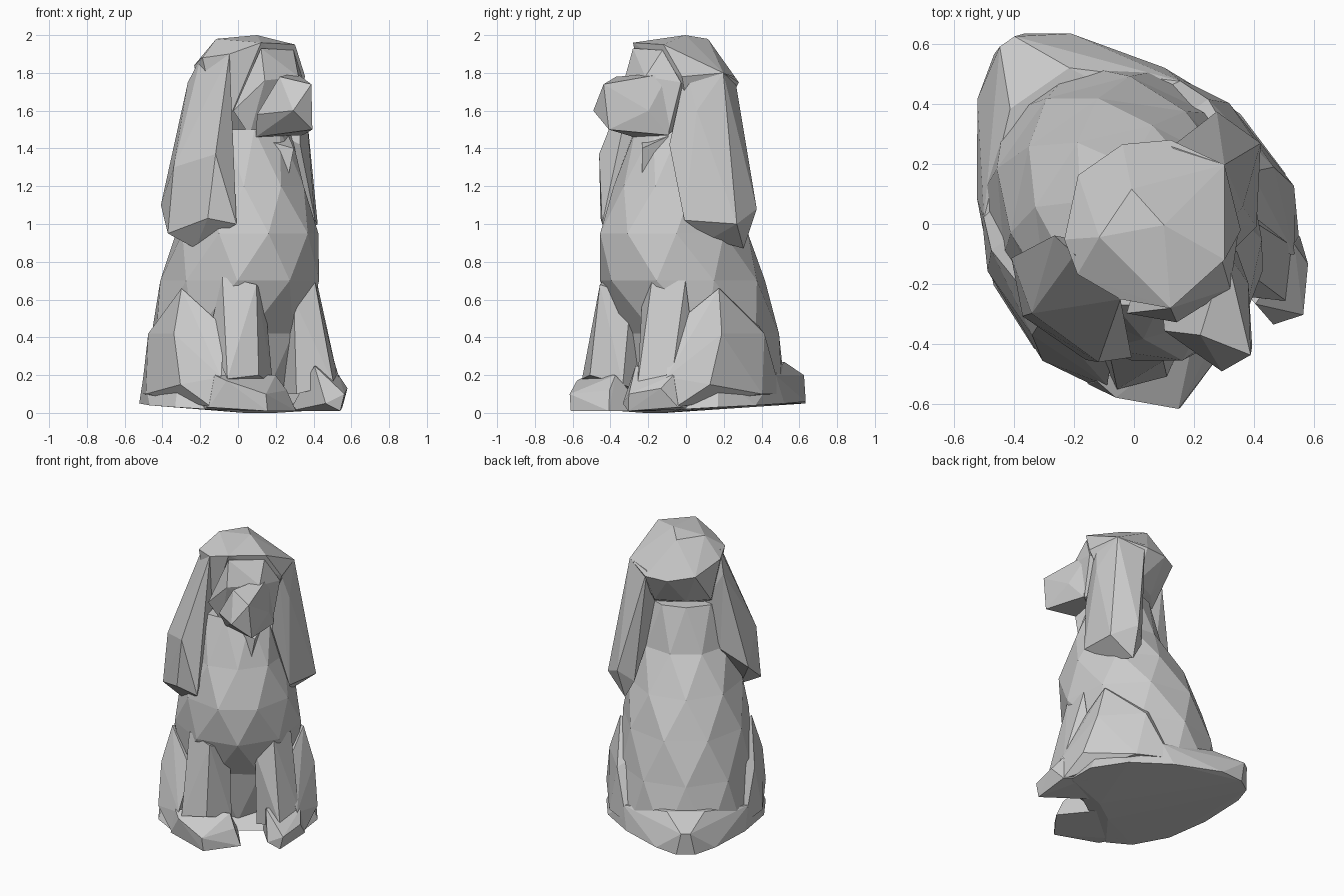
import bpy
import bmesh
import math
from mathutils import Vector

default_cube = bpy.data.objects.get("Cube")
if default_cube:
    bpy.data.objects.remove(default_cube, do_unlink=True)

# One plain stone colour for the whole figure
stone = bpy.data.materials.new("stone_grey")
stone.use_nodes = True
colour = (0.6, 0.6, 0.6, 1)
stone.diffuse_color = colour
stone.node_tree.nodes["Principled BSDF"].inputs["Base Color"].default_value = colour

# Parts are laid out as (forward, sideways, up), then turned to the facing direction
FORWARD = Vector((0.57, -0.82, 0)).normalized()
LEFT = Vector((0, 0, 1)).cross(FORWARD)


def place(forward, sideways, up):
    return FORWARD * forward + LEFT * sideways + Vector((0, 0, up))


def finish(name, bm):
    bmesh.ops.recalc_face_normals(bm, faces=bm.faces)
    mesh = bpy.data.meshes.new(name)
    bm.to_mesh(mesh)
    bm.free()
    mesh.materials.append(stone)
    part = bpy.data.objects.new(name, mesh)
    bpy.context.collection.objects.link(part)
    return part


def faceted(name, points, sides=(1,)):
    """Faceted lump around the points, repeated for every listed side."""
    bm = bmesh.new()
    for side in sides:
        for forward, sideways, up in points:
            bm.verts.new(place(forward, sideways * side, up))
    bmesh.ops.remove_doubles(bm, verts=bm.verts, dist=0.001)
    hull = bmesh.ops.convex_hull(bm, input=bm.verts)
    loose = {v for v in hull["geom_interior"] if isinstance(v, bmesh.types.BMVert)}
    bmesh.ops.delete(bm, geom=list(loose), context="VERTS")
    return finish(name, bm)


def pair(name, points):
    for label, side in (("left", 1), ("right", -1)):
        faceted(label + "_" + name, points, (side,))


def loft(name, rings, sides):
    """Stack of oval rings: height, centre, half length, half width.
    Every other ring is twisted half a step for triangular facets."""
    bm = bmesh.new()
    rows = []
    for level, (up, centre, length, width) in enumerate(rings):
        row = []
        for i in range(sides):
            angle = math.tau * (i + level % 2 / 2) / sides
            row.append(bm.verts.new(place(centre + length * math.cos(angle),
                                          width * math.sin(angle), up)))
        rows.append(row)
    for level, (low, high) in enumerate(zip(rows, rows[1:])):
        for i in range(sides):
            j = (i + 1) % sides
            if level % 2:
                bm.faces.new((low[i], high[j], high[i]))
                bm.faces.new((low[i], low[j], high[j]))
            else:
                bm.faces.new((low[i], low[j], high[i]))
                bm.faces.new((low[j], high[j], high[i]))
    bm.faces.new(rows[0])
    bm.faces.new(rows[-1])
    return finish(name, bm)


# Sitting torso, from rump to neck
loft("torso", [
    (.06, -.17, .4, .42),
    (.42, -.09, .42, .42),
    (.7, .02, .46, .41),
    (.95, .08, .41, .37),
    (1.2, .11, .29, .3),
    (1.5, .09, .19, .24),
], 9)

# Spread coat at the ground, running back to the tail
faceted("ground_coat", [
    (.3, .42, .02), (.15, .51, .03), (-.1, .5, .04), (-.37, .38, .05),
    (-.64, .19, .06), (-.73, .06, .05), (-.74, .03, .2), (.2, .1, 0),
    (.1, .45, .2), (-.3, .4, .2), (-.55, .12, .27),
], (1, -1))

# Hind legs folded at the sides
pair("haunch", [
    (.08, .42, .66), (.31, .3, .45), (.11, .49, .42), (-.2, .44, .42),
    (.2, .51, .15), (-.15, .49, .1), (-.35, .38, .1), (.39, .38, .19),
    (.36, .42, .03), (-.2, .2, .6), (.1, .25, .3),
])

# Straight front legs and feathered paws
faceted("right_front_leg", [
    (.43, -.18, .68), (.32, -.05, .62), (.3, -.31, .72), (.48, -.2, .2),
    (.38, -.04, .15), (.42, -.36, .18), (.2, -.08, .1), (.2, -.33, .4),
    (.33, -.3, .44),
])
faceted("left_front_leg", [
    (.38, .23, .7), (.24, .34, .7), (.36, .11, .6), (.37, .12, .1),
    (.42, .25, .27), (.5, .27, .15), (.36, .39, .2), (.2, .15, .1),
    (.2, .35, .4),
])
faceted("right_front_paw", [
    (.59, -.23, .1), (.59, -.22, .01), (.51, .02, .01), (.48, -.02, .12),
    (.35, -.43, .03), (.44, -.38, .17), (.36, -.4, .2), (.42, -.05, .2),
    (.25, 0, .01), (.2, -.4, .02),
])
faceted("left_front_paw", [
    (.57, .29, .1), (.56, .27, .01), (.54, .19, .05), (.45, .18, .25),
    (.35, .43, .03), (.44, .4, .13), (.36, .4, .2), (.25, .16, .01),
    (.2, .4, .02),
])

# Broad skull, overhanging the nape and turned a little to the left
faceted("head", [
    (-.1, .06, 1.98), (.06, .08, 2), (-.03, -.12, 1.98), (.3, -.06, 1.96),
    (.27, .18, 1.95), (.22, .28, 1.78), (.01, .36, 1.8), (-.24, .12, 1.75),
    (-.24, -.06, 1.78), (-.09, -.22, 1.84), (.03, -.25, 1.88),
    (.18, -.18, 1.9), (-.16, .26, 1.75), (-.11, 0, 1.55), (-.08, .2, 1.55),
    (-.08, -.16, 1.55), (.1, .2, 1.45), (.1, -.18, 1.45),
])

# Brow and cheeks running out to the blunt muzzle
faceted("face", [
    (.27, .17, 1.92), (.3, -.06, 1.93), (.36, .14, 1.78), (.35, -.07, 1.76),
    (.23, -.19, 1.6), (.22, .27, 1.75), (.27, .22, 1.47), (.25, -.1, 1.47),
    (0, .1, 1.6),
])
faceted("muzzle", [
    (.58, .07, 1.74), (.57, -.04, 1.6), (.56, .09, 1.5), (.38, .2, 1.6),
    (.43, -.03, 1.78), (.35, -.12, 1.58), (.27, .23, 1.47), (.28, -.08, 1.46),
    (.25, .2, 1.8),
])
faceted("throat_tuft", [
    (.36, .11, 1.4), (.34, .08, 1.22), (.2, .18, 1.48), (.2, -.12, 1.48),
    (.1, .1, 1.2),
])

# Long hanging ears, the right one swung forward
faceted("left_ear", [
    (.18, .26, 1.82), (-.14, .25, 1.78), (.01, .36, 1.8), (.16, .33, 1.6),
    (-.05, .37, 1.5), (-.11, .32, 1.45), (.26, .22, 1.42), (-.15, .44, 1.08),
    (-.1, .39, .87), (.02, .5, 1), (.24, .33, 1.02), (-.14, .33, 1),
    (.08, .34, .92), (.1, .15, 1.5),
])
faceted("right_ear", [
    (.18, -.18, 1.9), (-.03, -.22, 1.88), (-.12, -.24, 1.75),
    (-.05, -.34, 1.48), (.05, -.45, 1.3), (-.14, -.4, 1.1), (.04, -.48, .95),
    (.11, -.35, .87), (.36, -.26, 1), (.28, -.39, 1.03), (.31, -.36, 1.37),
    (.29, -.27, 1.39), (-.08, -.22, 1.2), (0, -.12, 1.5),
])
